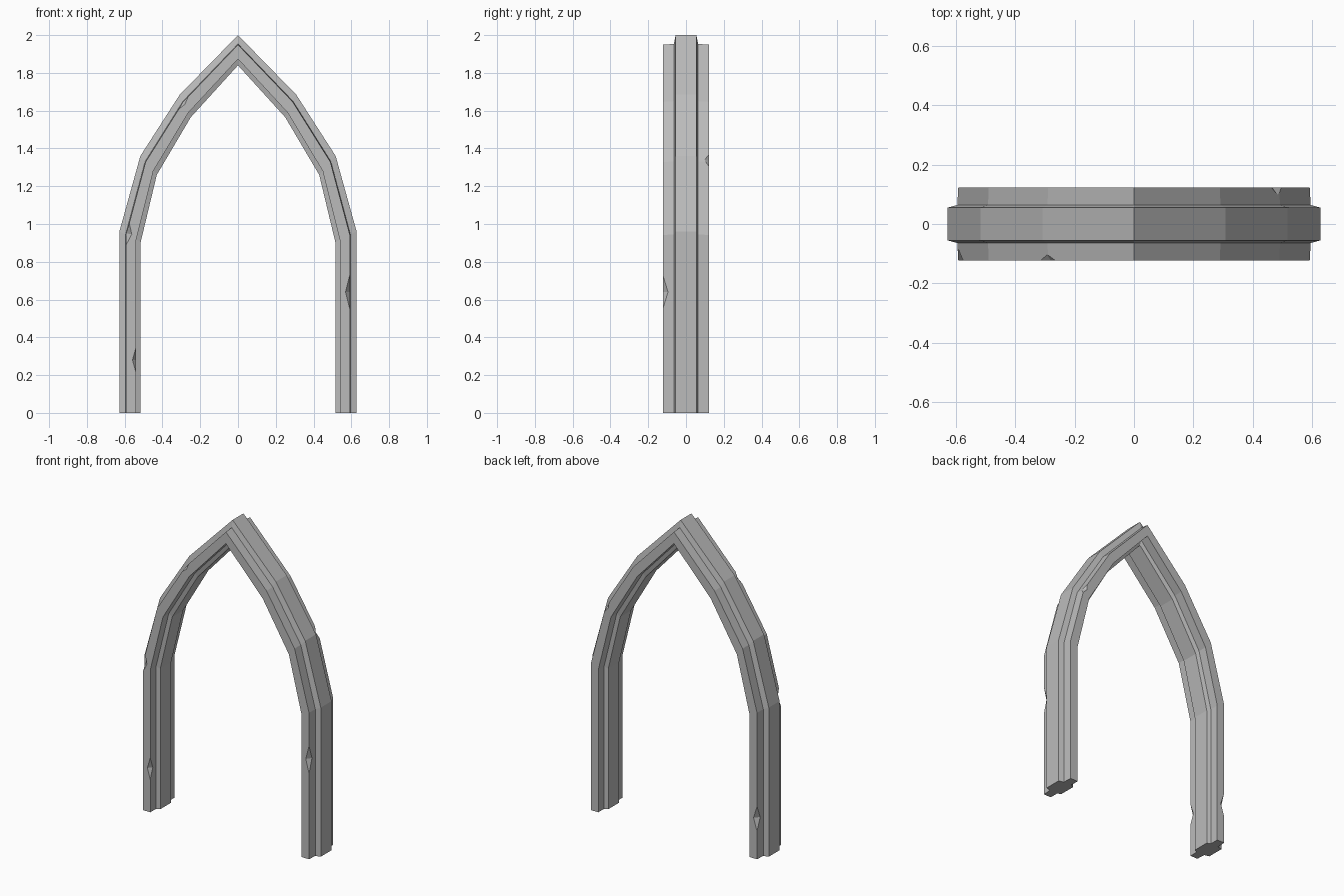
import bpy, bmesh
from math import atan2
from mathutils import Vector, Matrix

cube = bpy.data.objects.get("Cube")
if cube:
    bpy.data.objects.remove(cube)

stone = bpy.data.materials.new("grey stone")
stone.use_nodes = True
stone.diffuse_color = (0.5, 0.5, 0.5, 1)
stone.node_tree.nodes["Principled BSDF"].inputs["Base Color"].default_value = (0.5, 0.5, 0.5, 1)

# Outer and inner outline of one half of the pointed arch (x, z), foot to apex
OUTER = [(0.628, 0), (0.628, 0.96), (0.517, 1.36), (0.308, 1.685), (0, 2.0)]
INNER = [(0.515, 0), (0.515, 0.905), (0.43, 1.26), (0.25, 1.565), (0, 1.84)]
# Half of the moulding section: (fraction from outer to inner, y)
HALF = [(0, 0.055), (0.29, 0.064), (0.32, 0.123), (0.79, 0.123), (0.79, 0.064), (1, 0.055)]
SECTION = HALF + [(t, -y) for t, y in reversed(HALF)]


def on_arch(side, i, t):
    """Point in the x-z plane at path corner i, t of the way from outer to inner."""
    p = Vector(OUTER[i]).lerp(Vector(INNER[i]), t)
    return Vector((side * p.x, 0, p.y))


def mesh_object(name, bm):
    bmesh.ops.recalc_face_normals(bm, faces=bm.faces)
    mesh = bpy.data.meshes.new(name)
    bm.to_mesh(mesh)
    bm.free()
    mesh.materials.append(stone)
    obj = bpy.data.objects.new(name, mesh)
    bpy.context.collection.objects.link(obj)
    return obj


# Arch: sweep the section from one foot over the apex to the other foot
bm = bmesh.new()
apex = len(OUTER) - 1
stations = [(-1, i) for i in range(apex)] + [(1, i) for i in range(apex, -1, -1)]
rings = []
for side, i in stations:
    rings.append([bm.verts.new(on_arch(side, i, t) + Vector((0, y, 0))) for t, y in SECTION])
n = len(SECTION)
for a, b in zip(rings, rings[1:]):
    for k in range(n):
        bm.faces.new((a[k], a[(k + 1) % n], b[(k + 1) % n], b[k]))
bm.faces.new(rings[0])
bm.faces.new(rings[-1])
arch = mesh_object("pointed_arch", bm)


# Chips: slim octahedra bitten out of the moulding edges
def chip(x, y, z, half_length, depth, along=(0, 1)):
    bm = bmesh.new()
    tips = [bm.verts.new(v) for v in ((0, 0, half_length), (0, 0, -half_length))]
    r = depth
    belt = [bm.verts.new(v) for v in ((r, 0, 0), (0, r * 1.3, 0), (-r, 0, 0), (0, -r * 1.3, 0))]
    for tip in tips:
        for k in range(4):
            bm.faces.new((tip, belt[k], belt[(k + 1) % 4]))
    turn = Matrix.Rotation(atan2(along[0], along[1]), 4, 'Y')
    bm.transform(Matrix.Translation((x, y, z)) @ turn)
    cutter = mesh_object("chip_cutter", bm)
    cutter.hide_render = True
    mod = arch.modifiers.new("chip", 'BOOLEAN')
    mod.operation = 'DIFFERENCE'
    mod.solver = 'EXACT'
    mod.object = cutter
    bpy.context.view_layer.objects.active = arch
    bpy.ops.object.modifier_apply(modifier=mod.name)
    bpy.data.objects.remove(cutter)


FACE = 0.123
chip(-0.539, -FACE, 0.28, 0.07, 0.02)
chip(0.592, -FACE, 0.64, 0.09, 0.023)
chip(-0.592, -FACE, 0.95, 0.08, 0.03, (0.13, 1))
chip(-0.295, -FACE, 1.645, 0.07, 0.018, (0.75, 1))
chip(0.49, FACE, 1.345, 0.075, 0.026, (-0.45, 1))
chip(-0.592, FACE, 0.26, 0.08, 0.025)
